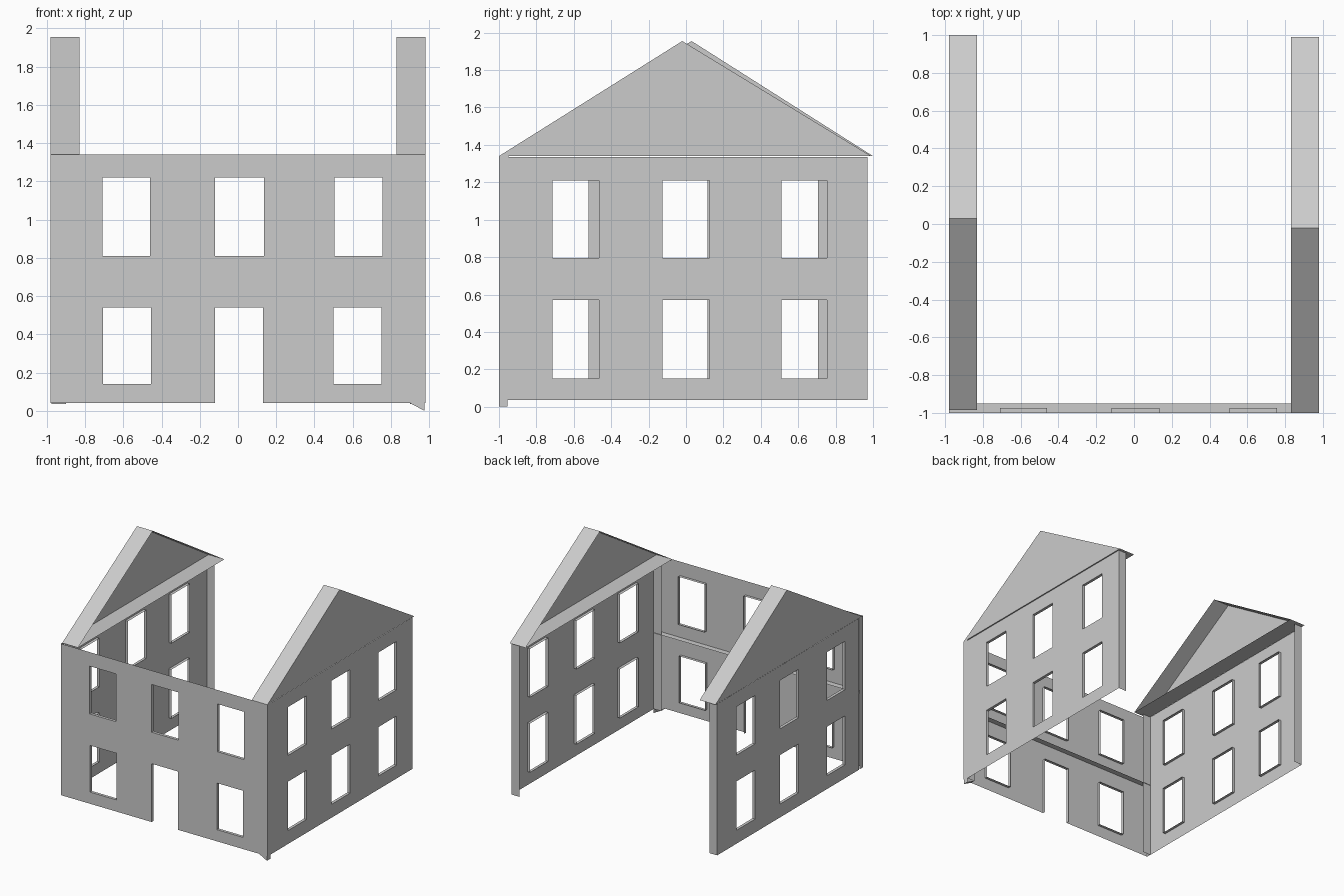
import bpy, bmesh
from mathutils import Vector

if "Cube" in bpy.data.objects:
    bpy.data.objects.remove(bpy.data.objects["Cube"])


def add_face(bm, pts, out):
    """Face wound so that its normal follows 'out'."""
    p = [Vector(q) for q in pts]
    if (p[1] - p[0]).cross(p[2] - p[0]).dot(Vector(out)) < 0:
        p.reverse()
    bm.faces.new([bm.verts.new(q) for q in p])


def finish(bm, name):
    bmesh.ops.remove_doubles(bm, verts=bm.verts, dist=0.0005)
    me = bpy.data.meshes.new(name)
    bm.to_mesh(me)
    bm.free()
    ob = bpy.data.objects.new(name, me)
    bpy.context.collection.objects.link(ob)
    return ob


def panel(bm, pos, out, u, v, holes, depth):
    """Thin sheet with rectangular openings, each lined by inward reveals.
    pos(u, v, d) gives the 3D point at depth d behind the sheet."""
    us = sorted({*u, *(a for h in holes for a in h[:2])})
    vs = sorted({*v, *(a for h in holes for a in h[2:])})
    for a, b in zip(us, us[1:]):
        for c, d in zip(vs, vs[1:]):
            mu, mv = (a + b) / 2, (c + d) / 2
            if any(h[0] < mu < h[1] and h[2] < mv < h[3] for h in holes):
                continue
            add_face(bm, [pos(a, c, 0), pos(b, c, 0), pos(b, d, 0), pos(a, d, 0)], out)
    for a, b, c, d in holes:
        mid = Vector(pos((a + b) / 2, (c + d) / 2, depth / 2))
        corners = [(a, c), (b, c), (b, d), (a, d)]
        for i in range(4):
            p, q = corners[i], corners[(i + 1) % 4]
            if p[1] == q[1] == v[0]:
                continue  # doorway has no sill
            pts = [pos(*p, 0), pos(*q, 0), pos(*q, depth), pos(*p, depth)]
            centre = sum((Vector(t) for t in pts), Vector()) / 4
            add_face(bm, pts, mid - centre)


# Front wall, lower and upper storeys
def front(u, v, d):
    return (u, -1 + d, v)


for name, z0, z1, holes in (
    ("front_wall_lower", 0.04, 0.69,
     [(-0.705, -0.455, 0.14, 0.54), (-0.12, 0.13, 0.04, 0.54), (0.5, 0.75, 0.14, 0.54)]),
    ("front_wall_upper", 0.69, 1.34,
     [(-0.71, -0.46, 0.81, 1.22), (-0.12, 0.135, 0.81, 1.22), (0.505, 0.757, 0.81, 1.22)]),
):
    bm = bmesh.new()
    panel(bm, front, (0, -1, 0), (-0.98, 0.98), (z0, z1), holes, 0.025)
    for s in (-1, 1):  # side returns
        x = s * 0.98
        add_face(bm, [(x, -1, z0), (x, -0.95, z0), (x, -0.95, z1), (x, -1, z1)], (s, 0, 0))
    if z0 > 0.5:  # inner ledge between storeys
        add_face(bm, [(-0.98, -1, z0), (0.98, -1, z0), (0.98, -0.95, z0), (-0.98, -0.95, z0)],
                 (0, 0, -1))
    finish(bm, name)

# Side walls with window openings and inward end returns
for side, s, shift in (("right", 1, 0), ("left", -1, -0.01)):
    spans = [(-0.715, -0.465), (-0.125, 0.125), (0.51, 0.755)]
    if s < 0:
        spans = [(-b + shift, -a + shift) for a, b in spans]
    holes = [(a, b, c, d) for a, b in spans for c, d in ((0.15, 0.57), (0.795, 1.21))]
    bm = bmesh.new()
    y0, y1, z0, z1 = -0.955, 0.97, 0.035, 1.335
    panel(bm, lambda u, v, d: (s * (0.975 - d), u, v), (s, 0, 0), (y0, y1), (z0, z1), holes, 0.025)
    for y, n in ((y0, -1), (y1, 1)):
        add_face(bm, [(s * 0.975, y, z0), (s * 0.90, y, z0), (s * 0.90, y, z1), (s * 0.975, y, z1)],
                 (0, n, 0))
    finish(bm, side + "_wall")

# Small tapered foot at the front right corner
bm = bmesh.new()
add_face(bm, [(0.90, -1, 0.04), (0.975, -1, 0), (0.975, -1, 0.04)], (0, -1, 0))
add_face(bm, [(0.975, -1, 0), (0.975, -0.955, 0), (0.975, -0.955, 0.3), (0.975, -1, 0.3)], (1, 0, 0))
add_face(bm, [(0.90, -1, 0.04), (0.975, -1, 0), (0.975, -0.955, 0), (0.90, -0.955, 0.04)], (0, 0, -1))
finish(bm, "corner_foot")

# Gables: triangular outer sheet, inward shelf and two roof strips
for side, s, prof in (
    ("right", 1, [(-1.0, 1.34), (0.99, 1.34), (-0.02, 1.955)]),
    ("left", -1, [(-0.985, 1.34), (1.0, 1.34), (0.03, 1.955)]),
):
    bm = bmesh.new()
    add_face(bm, [(s * 0.98, y, z) for y, z in prof], (s, 0, 0))
    for i, out in enumerate([(0, 0, -1), (0, 1, 1), (0, -1, 1)]):
        (ya, za), (yb, zb) = prof[i], prof[(i + 1) % 3]
        add_face(bm, [(s * 0.98, ya, za), (s * 0.98, yb, zb),
                      (s * 0.83, yb, zb), (s * 0.83, ya, za)], out)
    finish(bm, side + "_gable")
